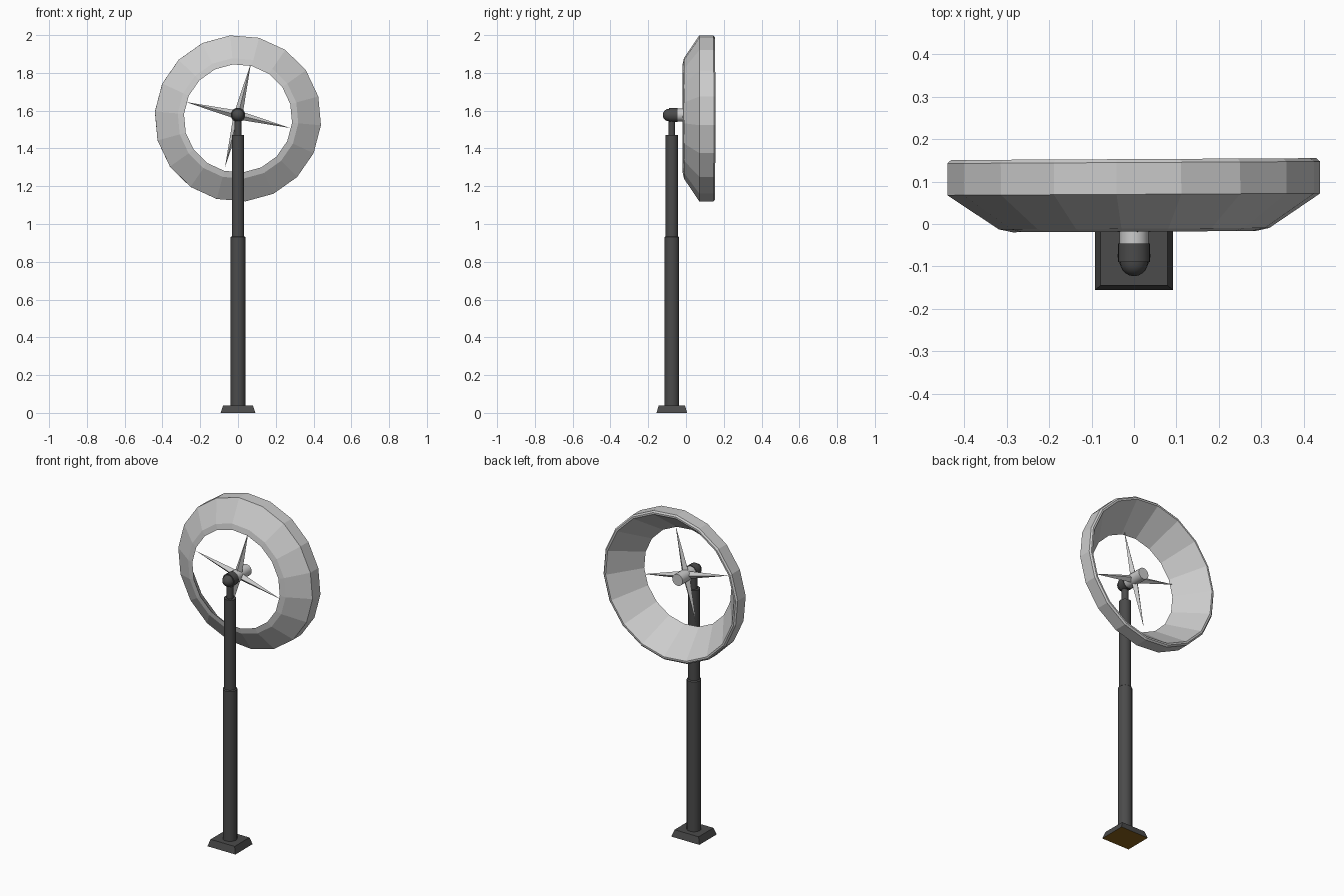
import bpy, bmesh
from math import pi, cos, sin, radians
from mathutils import Matrix, Vector

if "Cube" in bpy.data.objects:
    bpy.data.objects.remove(bpy.data.objects["Cube"])

PY, HZ = -0.075, 1.577   # pole y, hub height


def material(name, col):
    m = bpy.data.materials.new(name)
    m.diffuse_color = (*col, 1)
    m.use_nodes = True
    m.node_tree.nodes["Principled BSDF"].inputs["Base Color"].default_value = m.diffuse_color
    return m


dark = material("dark_metal", (0.07, 0.07, 0.07))
brown = material("underside_brown", (0.25, 0.12, 0.01))


def lathe(name, profile, n, matrix, closed=False, phase=0.0, mat=None, smooth=True):
    """Revolve (radius, height) points about local z."""
    bm = bmesh.new()
    rings = []
    for r, h in profile:
        if r < 1e-6:
            rings.append([bm.verts.new((0, 0, h))])
        else:
            rings.append([bm.verts.new((r * cos(phase + 2 * pi * i / n),
                                        r * sin(phase + 2 * pi * i / n), h)) for i in range(n)])
    pairs = list(zip(rings, rings[1:]))
    if closed:
        pairs.append((rings[-1], rings[0]))
    for a, b in pairs:
        for i in range(n):
            j = (i + 1) % n
            vs = [a[i % len(a)], a[j % len(a)], b[j % len(b)], b[i % len(b)]]
            bm.faces.new(list(dict.fromkeys(vs)))
    if not closed:
        for ring in (rings[0], rings[-1]):
            if len(ring) > 2:
                bm.faces.new(ring)
    bmesh.ops.recalc_face_normals(bm, faces=bm.faces)
    bm.transform(matrix)
    me = bpy.data.meshes.new(name)
    bm.to_mesh(me)
    bm.free()
    ob = bpy.data.objects.new(name, me)
    bpy.context.collection.objects.link(ob)
    if mat:
        me.materials.append(mat)
    if smooth:
        bpy.ops.object.select_all(action='DESELECT')
        ob.select_set(True)
        bpy.context.view_layer.objects.active = ob
        bpy.ops.object.shade_smooth_by_angle(angle=radians(35))
    return ob


at_pole = Matrix.Translation((0, PY, 0))


def along_y(z, spin=0):
    # local z -> world +y, local x -> x, local y -> -z
    return Matrix.Translation((0, 0, z)) @ Matrix.Rotation(radians(-90), 4, 'X')


# square foot with sloped sides and a brown underside
q = 2 ** 0.5
base = lathe("base_foot", [(0.092 * q, 0), (0.079 * q, 0.04)], 4,
             at_pole, phase=pi / 4, mat=dark, smooth=False)
base.scale.y = 0.88
base.location.y = PY * (1 - 0.88)
base.data.materials.append(brown)
for f in base.data.polygons:
    if f.normal.z < -0.9:
        f.material_index = 1

# stepped pole and thin neck
lathe("pole", [(0.039, 0.04), (0.039, 0.93), (0.033, 0.935), (0.033, 1.47),
               (0.018, 1.47), (0.018, 1.57)], 20, at_pole, mat=dark)

# motor housing with rounded nose
nose = [(0.033 * sin(a), -0.09 - 0.033 * cos(a)) for a in (i * pi / 10 for i in range(6))]
lathe("motor_housing", nose + [(0.038, -0.09), (0.038, -0.046)], 20, along_y(HZ), mat=dark)

# light hub shaft carrying the blades
lathe("hub", [(0.034, -0.046), (0.034, 0.08)], 20, along_y(HZ))

# four pointed blades with a central ridge
for k in range(4):
    m = (Matrix.Translation((0, 0, HZ)) @ Matrix.Rotation(radians(14 + 90 * k), 4, 'Y')
         @ Matrix.Diagonal((1, 0.9, 1, 1)))
    lathe(f"blade_{k + 1}", [(0.022, 0.02), (0, 0.285)], 4, m, smooth=False)

# faceted shroud ring, very slightly turned
tilt = Matrix.Rotation(radians(0.3), 4, 'Z')
lathe("shroud_ring", [(0.287, -0.018), (0.32, -0.011), (0.441, 0.07), (0.441, 0.145),
                      (0.432, 0.153), (0.422, 0.153)], 18,
      tilt @ along_y(1.559), closed=True, phase=radians(4.7), smooth=False)
